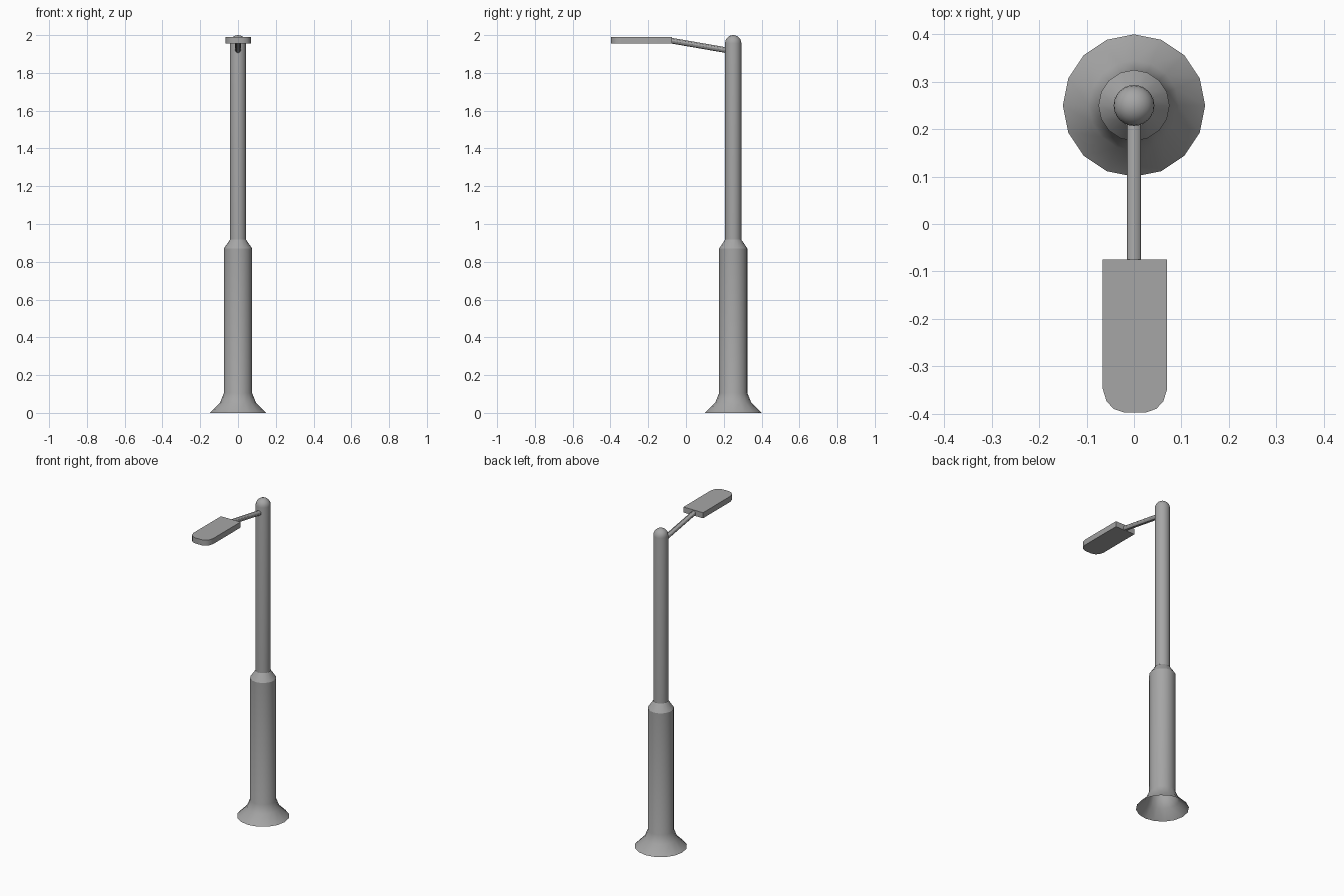
import bpy, bmesh, math
from mathutils import Vector

cube = bpy.data.objects.get("Cube")
if cube:
    bpy.data.objects.remove(cube)

POLE_Y = 0.25

grey = bpy.data.materials.new("grey metal")
grey.use_nodes = True
colour = (0.38, 0.38, 0.38, 1)
grey.diffuse_color = colour
grey.node_tree.nodes["Principled BSDF"].inputs["Base Color"].default_value = colour


def finish(name, bm, smooth=True):
    bmesh.ops.recalc_face_normals(bm, faces=bm.faces)
    mesh = bpy.data.meshes.new(name)
    bm.to_mesh(mesh)
    bm.free()
    mesh.materials.append(grey)
    obj = bpy.data.objects.new(name, mesh)
    bpy.context.collection.objects.link(obj)
    if smooth:
        bpy.ops.object.select_all(action='DESELECT')
        obj.select_set(True)
        bpy.context.view_layer.objects.active = obj
        bpy.ops.object.shade_smooth_by_angle(angle=math.radians(30))
    return obj


def lathe(name, profile, sides):
    """Spin a (radius, height) profile around the pole axis."""
    bm = bmesh.new()
    verts = [bm.verts.new((r, POLE_Y, z)) for r, z in profile]
    edges = [bm.edges.new(pair) for pair in zip(verts, verts[1:])]
    bmesh.ops.spin(bm, geom=verts + edges, cent=(0, POLE_Y, 0), axis=(0, 0, 1),
                   angle=math.tau, steps=sides, use_duplicate=False)
    bmesh.ops.remove_doubles(bm, verts=bm.verts, dist=0.0005)
    return finish(name, bm)


# Hollow flared base, sleeve and sloping collar
lathe("base_sleeve", [(0.15, 0), (0.095, 0.055), (0.075, 0.105),
                      (0.075, 0.87), (0.043, 0.917)], 16)

# Upper pole with a domed cap
R = 0.043
dome = [(R * math.cos(a), 2 - R + R * math.sin(a))
        for a in (math.pi / 2 * i / 6 for i in range(7))]
lathe("upper_pole", [(R, 0.917)] + dome, 24)

# Sloping arm
start, end = Vector((0, POLE_Y, 1.914)), Vector((0, -0.085, 1.972))
axis = end - start
bm = bmesh.new()
bmesh.ops.create_cone(bm, cap_ends=True, segments=12, radius1=0.015,
                      radius2=0.015, depth=axis.length)
bmesh.ops.rotate(bm, verts=bm.verts, cent=(0, 0, 0),
                 matrix=axis.to_track_quat('Z', 'Y').to_matrix())
bmesh.ops.translate(bm, verts=bm.verts, vec=(start + end) / 2)
finish("lamp_arm", bm)

# Flat lamp head with a rounded front end
half = [(0.068, -0.075), (0.068, -0.348), (0.06, -0.374),
        (0.045, -0.39), (0.022, -0.398)]
outline = half + [(-x, y) for x, y in reversed(half)]
bm = bmesh.new()
face = bm.faces.new([bm.verts.new((x + 0.002, y, 1.956)) for x, y in outline])
top = bmesh.ops.extrude_face_region(bm, geom=[face], use_keep_orig=True)["geom"]
bmesh.ops.translate(bm, vec=(0, 0, 0.035),
                    verts=[v for v in top if isinstance(v, bmesh.types.BMVert)])
finish("lamp_head", bm)
